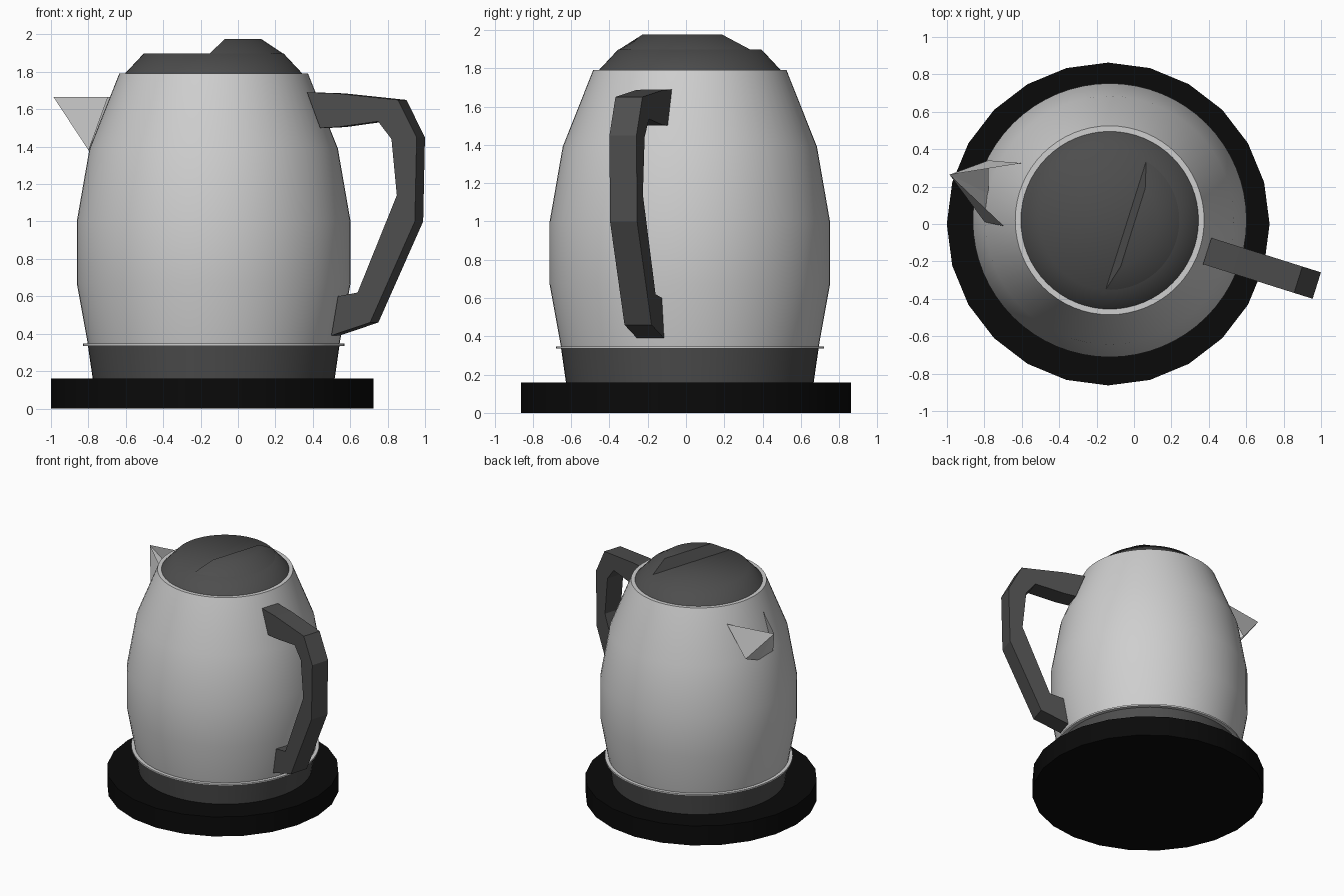
import bpy, bmesh, math
from mathutils import Matrix

if "Cube" in bpy.data.objects:
    bpy.data.objects.remove(bpy.data.objects["Cube"])

CX, CY = -0.13, 0.02          # kettle axis
TILT = math.radians(-17.5)    # handle and spout plane turned about the axis
LOCAL = Matrix.Translation((CX, CY, 0)) @ Matrix.Rotation(TILT, 4, 'Z')


def material(name, rgb):
    m = bpy.data.materials.new(name)
    m.diffuse_color = (*rgb, 1)
    m.use_nodes = True
    m.node_tree.nodes["Principled BSDF"].inputs["Base Color"].default_value = m.diffuse_color
    return m


STEEL = material("brushed_steel", (0.62, 0.62, 0.62))
DARK = material("dark_grey_plastic", (0.075, 0.075, 0.075))
BLACK = material("black_plastic", (0.003, 0.003, 0.003))


def make(name, bm, mat, smooth=None, matrix=None):
    if matrix is not None:
        bm.transform(matrix)
    bmesh.ops.recalc_face_normals(bm, faces=bm.faces)
    me = bpy.data.meshes.new(name)
    bm.to_mesh(me)
    bm.free()
    me.materials.append(mat)
    ob = bpy.data.objects.new(name, me)
    bpy.context.collection.objects.link(ob)
    if smooth:
        bpy.ops.object.select_all(action='DESELECT')
        ob.select_set(True)
        bpy.context.view_layer.objects.active = ob
        bpy.ops.object.shade_smooth_by_angle(angle=math.radians(smooth))
    return ob


def loft(rings):
    """Closed rings of equal length joined with quads and capped at both ends."""
    bm = bmesh.new()
    vs = [[bm.verts.new(p) for p in r] for r in rings]
    n = len(rings[0])
    for a, b in zip(vs, vs[1:]):
        for i in range(n):
            j = (i + 1) % n
            bm.faces.new((a[i], a[j], b[j], b[i]))
    bm.faces.new(vs[0][::-1])
    bm.faces.new(vs[-1])
    return bm


def lathe(profile, sides, cx=CX, cy=CY):
    return loft([[(cx + r * math.cos(2 * math.pi * i / sides),
                   cy + r * math.sin(2 * math.pi * i / sides), z)
                  for i in range(sides)] for r, z in profile])


# power base, lower collar, thin rim, body
make("power_base", lathe([(0.863, 0), (0.863, 0.16)], 24, -0.138, 0), BLACK, 30)
make("lower_collar", lathe([(0.647, 0.16), (0.673, 0.34)], 64), DARK, 30)
make("rim", lathe([(0.70, 0.335), (0.70, 0.348)], 64), STEEL, 30)
make("body", lathe([(0.673, 0.345), (0.732, 0.67), (0.732, 1.0), (0.664, 1.39),
                    (0.505, 1.79)], 64), STEEL, 40)

# lid: low flat disc with a raised half behind a straight step
make("lid", lathe([(0.475, 1.79), (0.375, 1.897)], 64), DARK, 50)


def half_disc(r, d, z, n=32):
    a = math.acos(d / r)
    return [(r * math.cos(-a + 2 * a * i / n), r * math.sin(-a + 2 * a * i / n), z)
            for i in range(n + 1)]


make("lid_raised_half", loft([half_disc(0.375, 0.09, 1.895),
                              half_disc(0.255, 0.13, 1.975)]), DARK, 40, LOCAL)

# handle: flat side profile (outer and inner edge pairs) given a width
outer = [(0.547, 1.69), (0.71, 1.685), (1.057, 1.65), (1.161, 1.45),
         (1.151, 1.0), (0.90, 0.46), (0.683, 0.39)]
inner = [(0.62, 1.5), (0.72, 1.505), (0.945, 1.535), (1.02, 1.44),
         (1.05, 1.14), (0.83, 0.62), (0.72, 0.60)]
W = 0.074
make("handle", loft([[(o[0], -W, o[1]), (o[0], W, o[1]), (i[0], W, i[1]), (i[0], -W, i[1])]
                     for o, i in zip(outer, inner)]), DARK, None, LOCAL)

# spout: open trough fanning from the tip back to the body
bm = bmesh.new()
tip = bm.verts.new((-0.89, -0.025, 1.665))
edge = [bm.verts.new(p) for p in [(-0.53, -0.20, 1.665), (-0.635, -0.21, 1.38),
                                  (-0.66, -0.06, 1.355), (-0.715, 0.11, 1.43),
                                  (-0.54, 0.15, 1.665)]]
for a, b in zip(edge, edge[1:]):
    bm.faces.new((tip, a, b))
make("spout", bm, STEEL, None, Matrix.Translation((CX, CY, 0)) @ Matrix.Rotation(TILT, 4, 'Z'))
